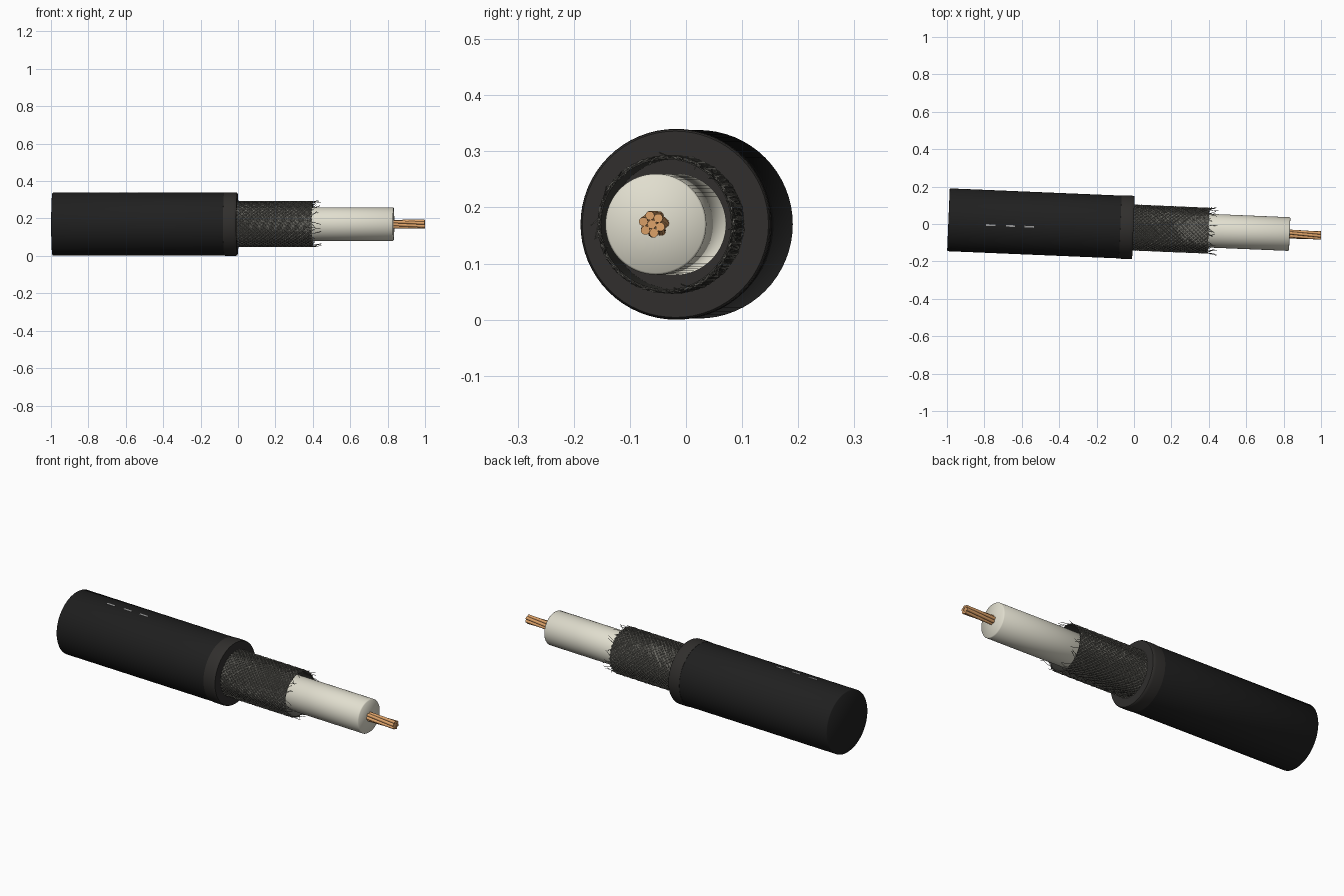
import bpy, bmesh, math, random
from mathutils import Matrix

if "Cube" in bpy.data.objects:
    bpy.data.objects.remove(bpy.data.objects["Cube"])

random.seed(4)
TAU = math.tau
# The cable axis is local x, turned slightly and lifted onto the ground
PLACE = Matrix.Translation((0, -0.019, 0.17)) @ Matrix.Rotation(math.radians(-2.4), 4, 'Z')


def material(name, rgb):
    m = bpy.data.materials.new(name)
    m.diffuse_color = (*rgb, 1)
    m.use_nodes = True
    m.node_tree.nodes["Principled BSDF"].inputs["Base Color"].default_value = m.diffuse_color
    return m


BLACK = material("black_rubber", (0.014, 0.014, 0.014))
COLLAR = material("cut_rubber", (0.03, 0.028, 0.026))
DARK = material("dark_shield", (0.05, 0.049, 0.043))
METAL = material("tinned_wire", (0.17, 0.165, 0.145))
IVORY = material("ivory_plastic", (0.75, 0.73, 0.62))
COPPER = material("copper", (0.72, 0.36, 0.14))
MARK = material("grey_mark", (0.35, 0.35, 0.35))


def revolve(name, profile, mat, sides=64, closed=False, angle=None):
    """Spin (x, radius) points around the cable axis."""
    bm = bmesh.new()
    rings = []
    for x, r in profile:
        if r == 0:
            rings.append([bm.verts.new((x, 0, 0))] * sides)
        else:
            rings.append([bm.verts.new((x, r * math.cos(TAU * i / sides), r * math.sin(TAU * i / sides)))
                          for i in range(sides)])
    pairs = list(zip(rings, rings[1:])) + ([(rings[-1], rings[0])] if closed else [])
    for a, b in pairs:
        for i in range(sides):
            j = (i + 1) % sides
            bm.faces.new(list(dict.fromkeys((a[i], a[j], b[j], b[i]))))
    bmesh.ops.recalc_face_normals(bm, faces=bm.faces)
    me = bpy.data.meshes.new(name)
    bm.to_mesh(me)
    bm.free()
    ob = bpy.data.objects.new(name, me)
    bpy.context.collection.objects.link(ob)
    ob.matrix_world = PLACE
    me.materials.append(mat)
    bpy.ops.object.select_all(action='DESELECT')
    ob.select_set(True)
    bpy.context.view_layer.objects.active = ob
    if angle:
        bpy.ops.object.shade_smooth_by_angle(angle=math.radians(angle))
    else:
        bpy.ops.object.shade_smooth()
    return ob


def wires(name, paths, radius, mat, res=0):
    """Sweep a round section along each path and join them as one mesh."""
    cu = bpy.data.curves.new(name, 'CURVE')
    cu.dimensions = '3D'
    cu.bevel_depth = radius
    cu.bevel_resolution = res
    cu.use_fill_caps = True
    for pts in paths:
        sp = cu.splines.new('POLY')
        sp.points.add(len(pts) - 1)
        for p, co in zip(sp.points, pts):
            p.co = (*co, 1)
        sp.use_smooth = True
    cu.materials.append(mat)
    ob = bpy.data.objects.new(name, cu)
    bpy.context.collection.objects.link(ob)
    ob.matrix_world = PLACE
    bpy.ops.object.select_all(action='DESELECT')
    ob.select_set(True)
    bpy.context.view_layer.objects.active = ob
    bpy.ops.object.convert(target='MESH')
    bpy.ops.object.shade_smooth_by_angle(angle=math.radians(50))


def polar(x, r, a):
    return (x, r * math.cos(a), r * math.sin(a))


# Outer jacket and the raised collar at its cut end
revolve("jacket", [(-0.993, 0), (-0.993, 0.165), (-0.99, 0.168), (-0.074, 0.168),
                   (-0.01, 0.168), (-0.01, 0)], BLACK)
revolve("jacket_collar", [(-0.075, 0.16), (-0.073, 0.169), (-0.055, 0.17), (-0.02, 0.17), (-0.007, 0.169),
                          (-0.003, 0.166), (-0.003, 0.09)], COLLAR, closed=True, angle=40)

# Shield sleeve under the braid, open at the far end
revolve("shield_sleeve", [(-0.02, 0.1185), (0.398, 0.1185), (0.398, 0.116), (-0.02, 0.116)],
        DARK, closed=True, angle=40)

# Woven braid: two opposite sets of helical wires passing over and under
COUNT, STEPS, TURNS = 36, 72, 0.5
paths = []
for s in (1, -1):
    for k in range(COUNT):
        pts = []
        for i in range(STEPS + 1):
            t = i / STEPS
            a = TAU * (k / COUNT + s * TURNS * t)
            r = 0.1205 + s * 0.0012 * math.cos(TAU * TURNS * COUNT * t + math.pi * k)
            pts.append(polar(-0.01 + 0.41 * t, r, a))
        paths.append(pts)
wires("braid", paths, 0.0022, METAL)

# Loose wire ends at the braid edge
paths = []
for k in range(40):
    a = TAU * (k + random.uniform(-0.4, 0.4)) / 40
    length = random.uniform(0.012, 0.055)
    twist = random.uniform(-0.25, 0.25)
    flare = random.uniform(-0.012, 0.012)
    paths.append([polar(0.395 + length * t, 0.1205 + flare * t * t, a + twist * t)
                  for t in (0, 0.33, 0.67, 1)])
wires("frayed_ends", paths, 0.0013, METAL)

# Inner insulation
revolve("insulation", [(-0.02, 0), (-0.02, 0.09), (0.828, 0.09), (0.833, 0.0865), (0.834, 0)], IVORY)

# Stranded conductor: one straight wire with six twisted around it
paths = [[(0.80, 0, 0), (0.998, 0, 0)]]
for k in range(6):
    paths.append([polar(0.80 + 0.2 * i / 16, 0.0158, TAU * (k / 6 + 0.12 * i / 16)) for i in range(17)])
wires("conductor_strands", paths, 0.0082, COPPER, res=3)

# Three printed dashes along the top of the jacket
for n, x in enumerate((-0.765, -0.66, -0.56)):
    bpy.ops.mesh.primitive_cube_add(size=1)
    ob = bpy.context.object
    ob.name = f"jacket_mark_{n + 1}"
    ob.matrix_world = (PLACE @ Matrix.Rotation(math.radians(6.5), 4, 'X')
                       @ Matrix.Translation((x, 0, 0.168)) @ Matrix.Diagonal((0.05, 0.009, 0.002, 1)))
    ob.data.materials.append(MARK)
